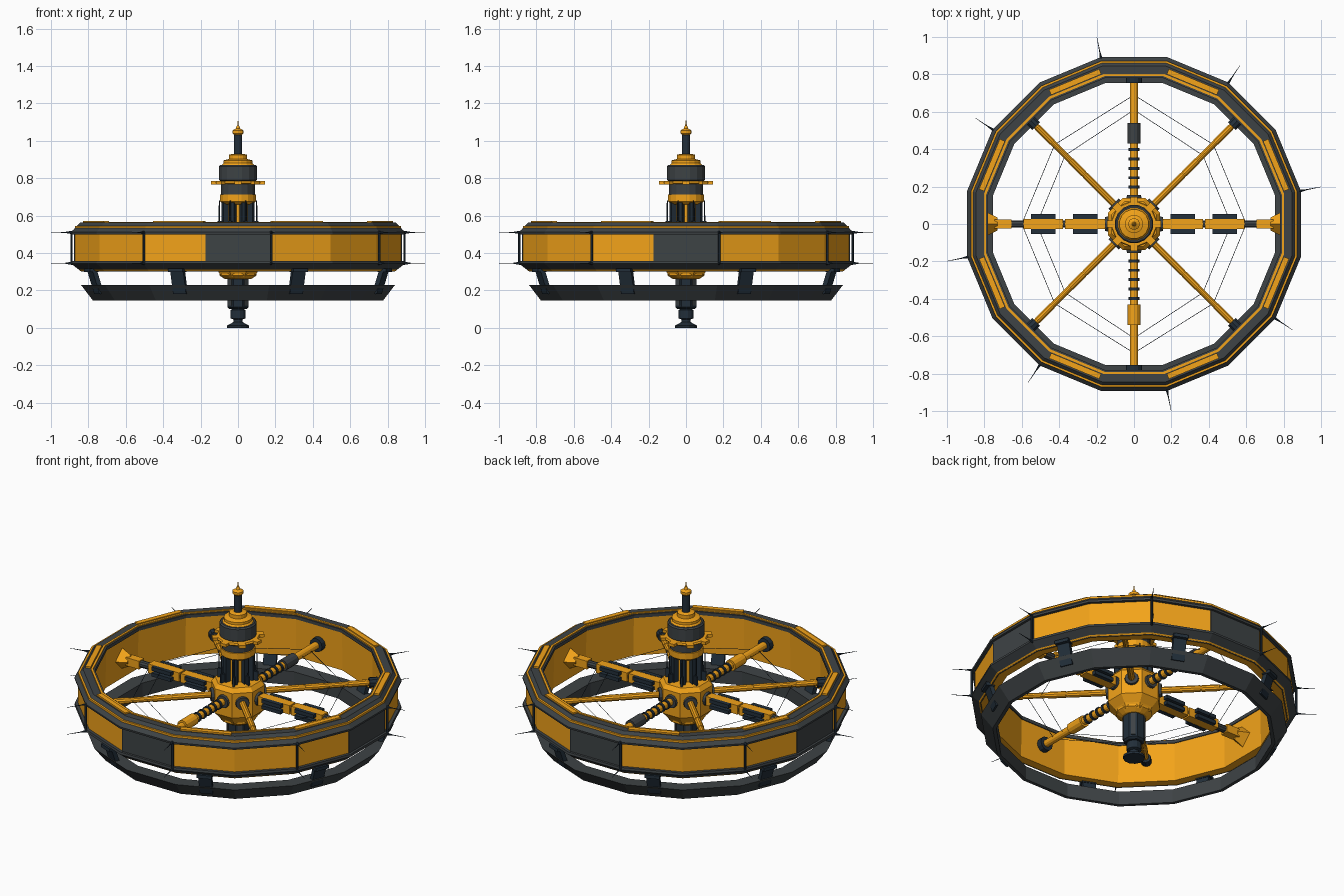
import bpy, bmesh
from math import pi, cos, sin, radians
from mathutils import Vector, Matrix

if "Cube" in bpy.data.objects:
    bpy.data.objects.remove(bpy.data.objects["Cube"])


def material(name, rgb):
    m = bpy.data.materials.new(name)
    m.diffuse_color = (*rgb, 1)
    m.use_nodes = True
    m.node_tree.nodes["Principled BSDF"].inputs["Base Color"].default_value = m.diffuse_color
    return m


ORANGE = material("orange_paint", (0.9, 0.37, 0.01))
DARK = material("dark_metal", (0.048, 0.056, 0.06))
NAVY = material("navy_metal", (0.016, 0.028, 0.042))


def finish(name, bm, mat):
    bmesh.ops.recalc_face_normals(bm, faces=bm.faces)
    me = bpy.data.meshes.new(name)
    bm.to_mesh(me)
    bm.free()
    ob = bpy.data.objects.new(name, me)
    me.materials.append(mat)
    bpy.context.collection.objects.link(ob)
    return ob


def ring(name, profile, mat, n=16):
    """Closed (apothem, z) profile swept round z, flats facing the axes."""
    bm = bmesh.new()
    k = 1 / cos(pi / n)
    loops = [[bm.verts.new((r * k * cos(a), r * k * sin(a), z)) for r, z in profile]
             for a in [(i + 0.5) * 2 * pi / n for i in range(n)]]
    m = len(profile)
    for i in range(n):
        A, B = loops[i], loops[(i + 1) % n]
        for j in range(m):
            bm.faces.new((A[j], B[j], B[(j + 1) % m], A[(j + 1) % m]))
    return finish(name, bm, mat)


def lathe(name, profile, mat, n=16):
    """Solid of revolution: (radius, z) from bottom to top, capped."""
    bm = bmesh.new()
    k = 1 / cos(pi / n)
    loops = [[bm.verts.new((r * k * cos((i + .5) * 2 * pi / n), r * k * sin((i + .5) * 2 * pi / n), z))
              for i in range(n)] for r, z in profile]
    for A, B in zip(loops, loops[1:]):
        for i in range(n):
            bm.faces.new((A[i], A[(i + 1) % n], B[(i + 1) % n], B[i]))
    bm.faces.new(loops[0])
    bm.faces.new(loops[-1])
    return finish(name, bm, mat)


def rod(name, a, b, r1, mat, r2=None, n=10):
    a, b = Vector(a), Vector(b)
    bm = bmesh.new()
    bmesh.ops.create_cone(bm, cap_ends=True, segments=n, radius1=r1,
                          radius2=r1 if r2 is None else r2, depth=(b - a).length)
    q = (b - a).to_track_quat('Z', 'Y').to_matrix().to_4x4()
    bm.transform(Matrix.Translation((a + b) / 2) @ q)
    return finish(name, bm, mat)


def box(name, center, size, mat, angle=0.0, tilt=0.0):
    """Box at (radius, side, z) in a frame turned by angle about z; tilt leans it radially."""
    bm = bmesh.new()
    bmesh.ops.create_cube(bm, size=1)
    bm.transform(Matrix.Rotation(angle, 4, 'Z') @ Matrix.Translation(center)
                 @ Matrix.Rotation(tilt, 4, 'Y') @ Matrix.Diagonal((*size, 1)))
    return finish(name, bm, mat)


def pol(r, a, z):
    return (r * cos(a), r * sin(a), z)


# Main habitat ring: orange core, dark bevelled edges, orange trim
ring("ring_core", [(.785, .545), (.872, .545), (.872, .33), (.845, .305), (.79, .305)], ORANGE)
ring("ring_top", [(.78, .54), (.78, .56), (.845, .562), (.892, .512), (.89, .5), (.865, .5), (.84, .54)], DARK)
ring("ring_bottom_edge", [(.865, .357), (.89, .357), (.892, .343), (.84, .302), (.835, .32)], DARK)
ring("ring_top_trim", [(.79, .555), (.79, .567), (.803, .567), (.803, .555)], ORANGE)

# Lower ring
ring("lower_ring", [(.84, .23), (.775, .145), (.755, .145), (.755, .228)], DARK)

for i in range(4):
    a = i * pi / 2
    box("ring_dark_panel", (.868, 0, .428), (.016, .35, .16), DARK, a)

for i in range(8):
    a = radians(22.5 + 45 * i)
    # Orange strips on the roof and struts to the lower ring
    box("roof_strip", (.822, 0, .565), (.03, .29, .012), ORANGE, a)
    box("ring_strut", (.826, 0, .25), (.025, .075, .14), NAVY, a, radians(18))
    box("strut_foot", (.85, 0, .308), (.05, .085, .02), NAVY, a)
    # Antenna posts at every second corner
    v = radians(11.25 + 45 * i)
    rod("corner_post", pol(.908, v, .34), pol(.908, v, .515), .007, NAVY, n=6)
    for z in (.51, .345):
        rod("antenna_base", pol(.885, v, z), pol(.94, v, z), .012, NAVY, .003, 6)
        rod("antenna_tip", pol(.93, v, z), pol(1.02, v, z), .003, NAVY, .001, 5)

# Hub
lathe("hub", [(.09, .275), (.105, .30), (.14, .34), (.14, .49), (.12, .515), (.06, .52)], ORANGE, 8)
lathe("hub_lower_collar", [(.07, .26), (.1, .28), (.1, .30)], ORANGE)
lathe("lower_column", [(.045, .1), (.057, .11), (.057, .29)], NAVY, 8)
lathe("lower_thruster", [(.058, 0), (.06, .012), (.025, .03), (.025, .045), (.04, .05), (.04, .095), (.03, .1), (.03, .12)], NAVY, 12)
for i in range(4):
    box("column_rib", (.055, 0, .2), (.015, .025, .16), DARK, (i + .5) * pi / 2)

# Tower above the hub
lathe("tower_core", [(.058, .5), (.058, .68)], ORANGE)
for i in range(8):
    a = radians(22.5 + 45 * i)
    box("tower_pillar", (.075, 0, .585), (.03, .03, .17), NAVY, a)
    rod("tower_fin", pol(.108, a, .5), pol(.108, a, .68), .005, NAVY, .003, 5)
    box("tower_fin_root", (.1, 0, .54), (.03, .012, .06), NAVY, a)
    box("disc_block", (.13, 0, .775), (.03, .04, .018), ORANGE, a - pi / 8)
lathe("tower_band", [(.075, .66), (.095, .675), (.095, .712), (.085, .715)], ORANGE)
lathe("tower_neck", [(.09, .71), (.09, .77)], DARK)
lathe("tower_disc", [(.115, .768), (.12, .775), (.115, .784)], ORANGE)
lathe("tower_drum", [(.085, .78), (.102, .79), (.102, .862), (.095, .87)], DARK)
lathe("tower_cap", [(.09, .865), (.078, .88), (.078, .895), (.048, .903), (.048, .925), (.03, .93)], ORANGE)
lathe("mast", [(.022, .92), (.022, 1.035)], NAVY)
lathe("mast_head", [(.02, 1.03), (.03, 1.04), (.03, 1.055), (.012, 1.065), (.007, 1.08)], ORANGE, 12)
rod("mast_tip", (0, 0, 1.07), (0, 0, 1.11), .006, ORANGE, .001, 6)

# Spokes
Z = .43
for i in range(8):
    a = i * pi / 4
    rod("spoke_socket", pol(.12, a, Z), pol(.155, a, Z), .042, DARK, .038, 12)
    if i % 4 == 0:
        # Boxy spokes with dark side pods
        for r0, r1 in ((.15, .37), (.38, .59)):
            box("spoke_box", ((r0 + r1) / 2, 0, Z), (r1 - r0, .055, .055), ORANGE, a)
            for s in (-1, 1):
                for dz in (-.018, .018):
                    box("spoke_pod", ((r0 + r1) / 2, s * .04, Z + dz), (.13, .026, .022), NAVY, a)
        rod("spoke_link", pol(.36, a, Z), pol(.67, a, Z), .021, DARK)
        box("spoke_outer", (.70, 0, Z), (.09, .05, .05), ORANGE, a)
        rod("spoke_flare", pol(.73, a, Z), pol(.79, a, Z), .035, ORANGE, .065, 4)
    elif i % 4 == 2:
        # Round spokes with clamp rings and a sleeve
        rod("spoke_tube", pol(.12, a, Z), pol(.79, a, Z), .022, ORANGE, n=12)
        for k in range(5):
            rod("spoke_clamp", pol(.19 + k * .05, a, Z), pol(.205 + k * .05, a, Z), .029, NAVY, n=12)
        rod("spoke_sleeve", pol(.43, a, Z), pol(.54, a, Z), .034, DARK if i == 2 else ORANGE, n=12)
        rod("spoke_flange", pol(.755, a, Z), pol(.79, a, Z), .042, NAVY, n=12)
    else:
        # Thin diagonal spokes
        rod("thin_spoke", pol(.12, a, Z), pol(.76, a, Z), .016, ORANGE)
        for r0, r1 in ((.15, .37), (.38, .48), (.62, .73)):
            rod("thin_spoke_sleeve", pol(r0, a, Z), pol(r1, a, Z), .019, ORANGE)
        rod("thin_spoke_flange", pol(.74, a, Z), pol(.79, a, Z), .03, NAVY)
    # Tension wires between neighbouring spokes
    reach = [.60, .60, .69, .60]
    for d in (0, .08):
        rod("wire", pol(reach[i % 4] - d, a, Z), pol(reach[(i + 1) % 4] - d, a + pi / 4, Z), .0015, NAVY, n=4)
